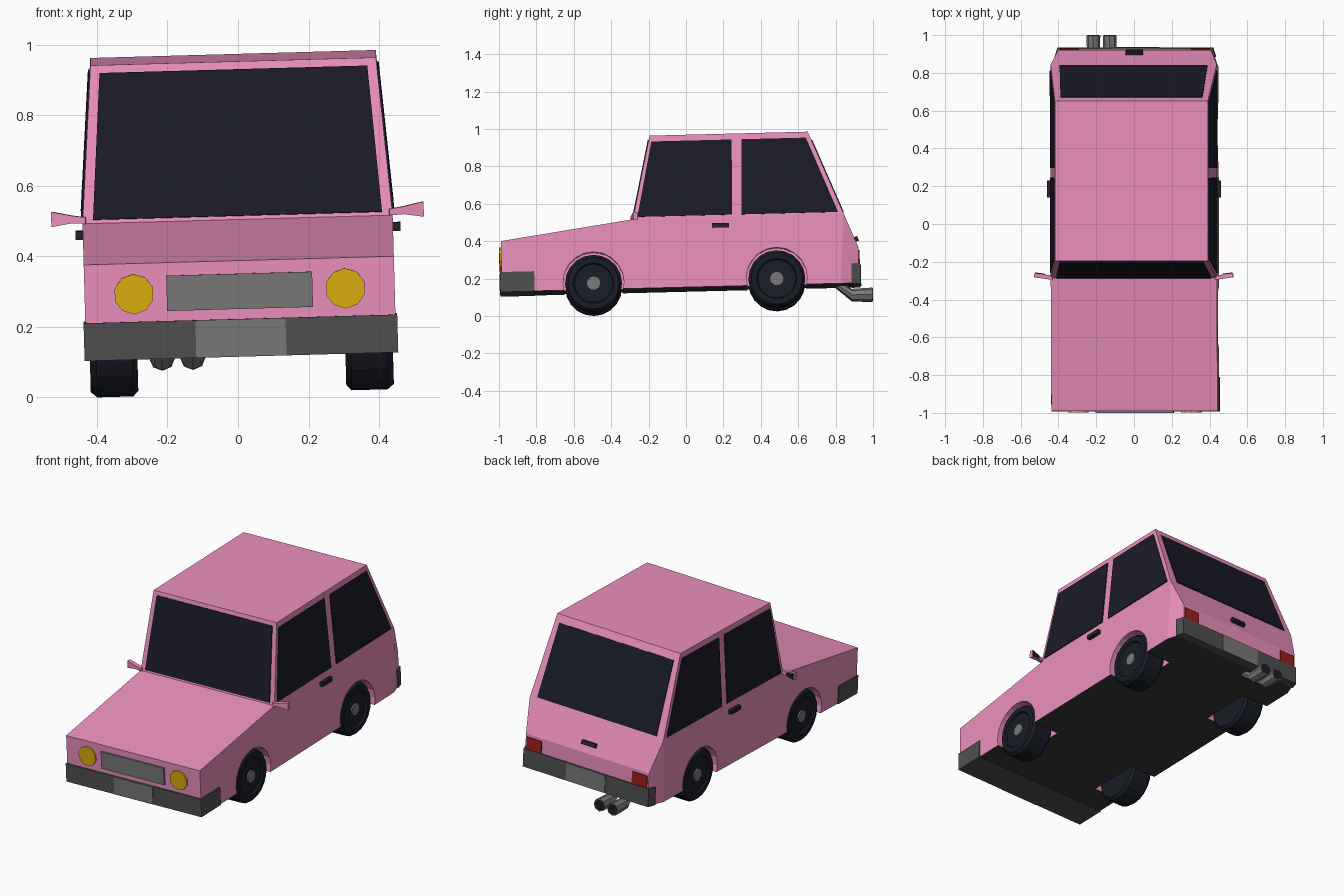
import bpy, bmesh, math
from mathutils import Matrix, Vector
from mathutils.geometry import normal

if "Cube" in bpy.data.objects:
    bpy.data.objects.remove(bpy.data.objects["Cube"])

# The whole car leans slightly: right side and tail sit a little higher
TILT = (Matrix.Translation((0.013, 0, 0)) @ Matrix.Rotation(-0.028, 4, 'Y')
        @ Matrix.Rotation(0.025, 4, 'X'))


def material(name, *rgb):
    m = bpy.data.materials.new(name)
    m.diffuse_color = (*rgb, 1)
    m.use_nodes = True
    m.node_tree.nodes["Principled BSDF"].inputs["Base Color"].default_value = m.diffuse_color
    return m


PINK = material("pink paint", 0.83, 0.28, 0.51)
GLASS = material("dark glass", 0.010, 0.011, 0.020)
RUBBER = material("rubber", 0.010, 0.012, 0.020)
BLACK = material("black trim", 0.02, 0.015, 0.02)
DARK = material("dark grey", 0.08, 0.08, 0.08)
FLOOR = material("underside grey", 0.04, 0.04, 0.04)
GREY = material("mid grey", 0.19, 0.19, 0.19)
YELLOW = material("lamp yellow", 0.72, 0.43, 0.005)
RED = material("lamp red", 0.35, 0.013, 0.01)


def finish(name, bm, *mats):
    bmesh.ops.recalc_face_normals(bm, faces=bm.faces)
    me = bpy.data.meshes.new(name)
    bm.to_mesh(me)
    bm.free()
    for m in mats:
        me.materials.append(m)
    ob = bpy.data.objects.new(name, me)
    bpy.context.collection.objects.link(ob)
    ob.matrix_world = TILT
    return ob


def plate(name, pts, mat, thick=0.01):
    """Flat polygon thickened equally to both sides."""
    pts = [Vector(p) for p in pts]
    n = normal(pts[:4]) * thick
    bm = bmesh.new()
    face = bm.faces.new([bm.verts.new(p - n / 2) for p in pts])
    ext = bmesh.ops.extrude_face_region(bm, geom=[face])["geom"]
    bmesh.ops.translate(bm, verts=[v for v in ext if isinstance(v, bmesh.types.BMVert)], vec=n)
    return finish(name, bm, mat)


def box(name, centre, size, mat, rot=0):
    bm = bmesh.new()
    bmesh.ops.create_cube(bm, size=1, matrix=Matrix.Translation(centre)
                          @ Matrix.Rotation(rot, 4, 'X') @ Matrix.Diagonal((*size, 1)))
    return finish(name, bm, mat)


def cylinder(name, centre, r, depth, axis, sides, mat=None):
    rot = Matrix.Rotation(math.pi / 2, 4, 'Y' if axis == 'X' else 'X')
    bm = bmesh.new()
    bmesh.ops.create_cone(bm, cap_ends=True, segments=sides, radius1=r, radius2=r,
                          depth=depth, matrix=Matrix.Translation(centre) @ rot)
    return finish(name, bm, *([mat] if mat else []))


# Body shell: (half width, y, z) outline points
P = {"A": (.44, -.98, .142), "B": (.44, -.98, .413), "C": (.44, -.272, .512),
     "D": (.405, -.171, .958), "E": (.405, .675, .958), "F": (.44, .857, .512),
     "G": (.405, .93, .335), "H": (.405, .93, .142), "I": (.44, .83, .142)}
bm = bmesh.new()
V = {s: {k: bm.verts.new((s * x, y, z)) for k, (x, y, z) in P.items()} for s in (-1, 1)}
for s in (-1, 1):
    for loop in ("ABCFI", "CDEF", "IFGH"):
        bm.faces.new([V[s][k] for k in loop])
for a, b in ("AB", "BC", "CD", "DE", "FG", "GH"):
    bm.faces.new([V[-1][a], V[-1][b], V[1][b], V[1][a]])
bm.faces.new([V[-1]["E"], V[-1]["F"], V[1]["F"], V[1]["E"]])
under = bm.faces.new([V[-1][k] for k in "AIH"] + [V[1][k] for k in "HIA"])
under.material_index = 1
body = finish("body", bm, PINK, FLOOR)

# Wheel arches cut from the body
for s in (-1, 1):
    for y in (-.49, .49):
        cutter = cylinder("arch_cutter", (s * .39, y, .18), .163, .24, 'X', 20)
        cutter.hide_render = True
        mod = body.modifiers.new("arch", 'BOOLEAN')
        mod.operation, mod.solver, mod.object = 'DIFFERENCE', 'EXACT', cutter
        bpy.context.view_layer.objects.active = body
        bpy.ops.object.modifier_apply(modifier=mod.name)
        bpy.data.objects.remove(cutter)

# Wheels: lathed tyre profile (x, radius) plus hub
TYRE = [(.295, 0), (.295, .137), (.31, .152), (.412, .152), (.43, .137),
        (.43, .108), (.42, .102), (.42, 0)]
for s, side in ((-1, "left"), (1, "right")):
    for y, end in ((-.49, "front"), (.49, "rear")):
        c = Vector((0, y, .176))
        bm = bmesh.new()
        vs = [bm.verts.new(c + Vector((s * x, 0, r))) for x, r in TYRE]
        es = [bm.edges.new(p) for p in zip(vs, vs[1:])]
        bmesh.ops.spin(bm, geom=vs + es, cent=c, axis=(1, 0, 0), angle=2 * math.pi, steps=20)
        bmesh.ops.remove_doubles(bm, verts=bm.verts, dist=1e-4)
        finish(f"{end}_{side}_tyre", bm, RUBBER)
        cylinder(f"{end}_{side}_hub", (s * .418, y, .176), .036, .02, 'X', 12, GREY)


# Windows lie on the sloping faces
def on_side(s, y, z):
    return (s * (.44 - .035 * (z - .512) / .446), y, z)


def on_slope(x, z, a, b):
    (_, ya, za), (_, yb, zb) = P[a], P[b]
    return (x, ya + (yb - ya) * (z - za) / (zb - za), z)


def end_window(name, a, b, low, high):
    (xl, zl), (xh, zh) = low, high
    plate(name, [on_slope(x, z, a, b) for x, z in
                 ((-xl, zl), (xl, zl), (xh, zh), (-xh, zh))], GLASS)


end_window("windscreen", "C", "D", (.41, .522), (.38, .935))
end_window("rear_window", "E", "F", (.392, .525), (.376, .916))
for s, side in ((-1, "left"), (1, "right")):
    for name, ys in (("front", (-.247, -.162, .267, .26)), ("rear", (.31, .319, .664, .826))):
        plate(f"{name}_{side}_window", [on_side(s, y, z) for y, z in
                                        zip(ys, (.524, .926, .926, .524))], GLASS)

    # Door handle and wing mirror
    box(f"{side}_door_handle", (s * .448, .197, .468), (.026, .09, .024), BLACK)
    plate(f"{side}_mirror", [(s * x, y, z) for x, y, z in (
        (.43, -.272, .512), (.47, -.266, .514), (.527, -.258, .505), (.527, -.258, .548),
        (.47, -.266, .536), (.43, -.272, .53))], PINK, .022)
    plate(f"{side}_mirror_glass", [(s * x, y, z) for x, y, z in (
        (.474, -.253, .517), (.523, -.246, .51), (.523, -.246, .543), (.474, -.253, .533))],
        GLASS, .006)

    # Lamps
    cylinder(f"{side}_headlight", (s * .3, -.982, .326), .057, .016, 'Y', 10, YELLOW)
    box(f"{side}_tail_light", (s * .347, .928, .284), (.098, .016, .07), RED)

# Grille, bumpers and tailgate handle
box("grille", (0, -.982, .326), (.414, .018, .1), GREY)
box("front_bumper", (0, -.897, .194), (.89, .182, .107), DARK)
box("front_bumper_centre", (0, -.982, .194), (.256, .02, .104), GREY)
plate("rear_bumper", [(-.427, .89, .194), (.427, .89, .194), (.412, .938, .194),
                      (-.412, .938, .194)], DARK, .107)
box("rear_bumper_centre", (0, .931, .194), (.256, .02, .104), GREY)
box("tailgate_handle", (0, .917, .388), (.09, .026, .024), BLACK, math.radians(22))

# Twin exhaust pipes: bent tube with a dark mouth
for i, x in enumerate((-.225, -.138)):
    bm = bmesh.new()
    rings = []
    for y, z, r in ((.80, .16, .022), (.89, .094, .033), (1.0, .094, .037)):
        rings.append([bm.verts.new((x + r * math.cos(a), y, z + r * math.sin(a)))
                      for a in (k * math.pi / 4 for k in range(8))])
    for p, q in zip(rings, rings[1:]):
        for k in range(8):
            j = (k + 1) % 8
            bm.faces.new((p[k], p[j], q[j], q[k]))
    bm.faces.new(rings[0])
    bm.faces.new(rings[-1])
    finish(f"exhaust_pipe_{i + 1}", bm, GREY)
    cylinder(f"exhaust_mouth_{i + 1}", (x, .999, .094), .031, .006, 'Y', 8, RUBBER)
